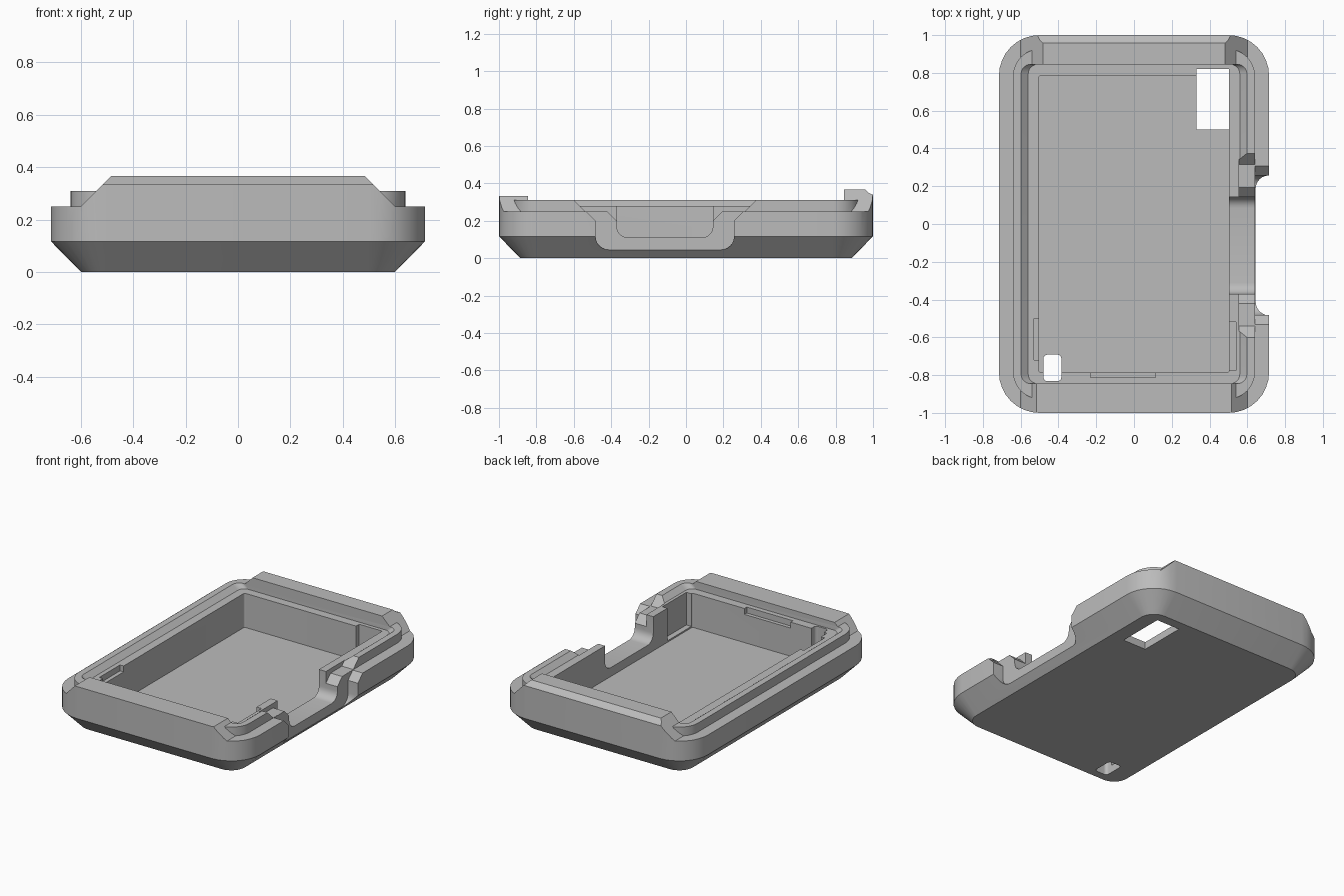
import bpy, bmesh, math

old = bpy.data.objects.get("Cube")
if old:
    bpy.data.objects.remove(old, do_unlink=True)

grey = bpy.data.materials.new("mid_grey")
grey.use_nodes = True
GREY = (0.5, 0.5, 0.5, 1)
grey.diffuse_color = GREY
grey.node_tree.nodes["Principled BSDF"].inputs["Base Color"].default_value = GREY


def loft(name, rings):
    """Closed solid through a stack of equal-length point rings."""
    bm = bmesh.new()
    loops = [[bm.verts.new(p) for p in ring] for ring in rings]
    n = len(loops[0])
    for a, b in zip(loops, loops[1:]):
        for i in range(n):
            j = (i + 1) % n
            bm.faces.new((a[i], a[j], b[j], b[i]))
    bm.faces.new(loops[0][::-1])
    bm.faces.new(loops[-1])
    bmesh.ops.recalc_face_normals(bm, faces=bm.faces)
    mesh = bpy.data.meshes.new(name)
    bm.to_mesh(mesh)
    bm.free()
    mesh.materials.append(grey)
    ob = bpy.data.objects.new(name, mesh)
    bpy.context.collection.objects.link(ob)
    return ob


def rounded(hx, hy, r, z, cx=0, cy=0, steps=8):
    pts = []
    for k, (sx, sy) in enumerate(((1, 1), (-1, 1), (-1, -1), (1, -1))):
        for i in range(steps + 1):
            a = math.pi / 2 * (k + i / steps)
            pts.append((cx + sx * (hx - r) + r * math.cos(a),
                        cy + sy * (hy - r) + r * math.sin(a), z))
    return pts


def prism(name, profile, axis, lo, hi):
    """Extrude an (x, z) profile along y, or a (y, z) profile along x."""
    if axis == "x":
        rings = [[(t, a, b) for a, b in profile] for t in (lo, hi)]
    else:
        rings = [[(a, t, b) for a, b in profile] for t in (lo, hi)]
    return loft(name, rings)


def box(name, x0, x1, y0, y1, z0, z1):
    return prism(name, [(x0, z0), (x1, z0), (x1, z1), (x0, z1)], "y", y0, y1)


def combine(ob, tool, operation):
    mod = ob.modifiers.new("combine", 'BOOLEAN')
    mod.operation = operation
    mod.solver = 'EXACT'
    mod.object = tool
    bpy.context.view_layer.objects.active = ob
    bpy.ops.object.modifier_apply(modifier=mod.name)
    bpy.data.objects.remove(tool, do_unlink=True)


# Tall rounded body with a chamfered underside
case = loft("case_shell", [rounded(0.6, 0.885, 0.1, 0),
                           rounded(0.715, 1, 0.215, 0.117),
                           rounded(0.715, 1, 0.215, 0.45)])

# Height envelope: low rim, raised lip and two taller end walls
envelope = box("envelope", -0.9, 0.9, -1.2, 1.2, -0.1, 0.25)
combine(envelope, loft("lip", [rounded(0.64, 0.925, 0.14, 0.1),
                               rounded(0.64, 0.925, 0.14, 0.31)]), 'UNION')
for name, top, lo, hi in (("front_wall", 0.333, -1.1, -0.8),
                          ("back_wall", 0.367, 0.8, 1.1)):
    half = 0.483 + 0.367 - top
    foot = half + top - 0.15
    combine(envelope, prism(name, [(-foot, 0.15), (foot, 0.15),
                                   (half, top), (-half, top)], "y", lo, hi), 'UNION')
combine(case, envelope, 'INTERSECT')

# Bevelled outer edge of the back wall
combine(case, prism("back_bevel", [(0.955, 0.37), (0.975, 0.35), (1.02, 0.33),
                                   (1.02, 0.45), (0.955, 0.45)], "x", -0.9, 0.9), 'DIFFERENCE')

# Stepped opening and main cavity
combine(case, loft("recess", [rounded(0.56, 0.845, 0.05, 0.28),
                              rounded(0.6, 0.845, 0.05, 0.312),
                              rounded(0.6, 0.845, 0.05, 0.5)]), 'DIFFERENCE')
combine(case, loft("cavity", [rounded(0.503, 0.787, 0.012, 0.05),
                              rounded(0.503, 0.787, 0.012, 0.5)]), 'DIFFERENCE')


def notch(center, half, floor, r, shoulder, steps_up):
    """U-shaped side profile with filleted bottom and flared shoulders."""
    right = [(half - r + r * math.sin(a), floor + r - r * math.cos(a))
             for a in (math.pi / 2 * i / 6 for i in range(7))]
    right.append((half, shoulder))
    right += [(half + d, z) for d, z in steps_up]
    return [(center + y, z) for y, z in right] + [(center - y, z) for y, z in reversed(right)]


# Side port: outer scoop, lip gap and inner wall gap
MID = -0.113
combine(case, prism("outer_scoop", notch(MID, 0.37, 0.045, 0.07, 0.2,
                                         [(0.12, 0.32), (0.12, 0.5)]), "x", 0.641, 0.9), 'DIFFERENCE')
combine(case, prism("lip_gap", notch(MID, 0.257, 0.11, 0.06, 0.2,
                                     [(0.05, 0.25), (0.17, 0.251), (0.24, 0.32), (0.24, 0.5)]),
                    "x", 0.555, 0.7), 'DIFFERENCE')
combine(case, prism("inner_gap", notch(MID, 0.257, 0.11, 0.06, 0.3,
                                       [(0, 0.5)]), "x", 0.45, 0.58), 'DIFFERENCE')

# Floor windows and shallow wall pockets
combine(case, box("large_window", 0.33, 0.502, 0.5, 0.82, -0.1, 0.5), 'DIFFERENCE')
combine(case, loft("small_window", [rounded(0.047, 0.07, 0.02, z, -0.432, -0.762)
                                    for z in (-0.1, 0.5)]), 'DIFFERENCE')
for pocket in ((0.45, 0.54, -0.775, -0.52, 0.06, 0.5),
               (-0.53, -0.45, -0.72, -0.5, 0.24, 0.5),
               (-0.23, 0.115, -0.812, -0.75, 0.24, 0.5)):
    combine(case, box("pocket", *pocket), 'DIFFERENCE')

# Smooth rounded corners, crisp edges elsewhere
bpy.ops.object.select_all(action='DESELECT')
case.select_set(True)
bpy.context.view_layer.objects.active = case
bpy.ops.object.shade_smooth_by_angle(angle=math.radians(25))
